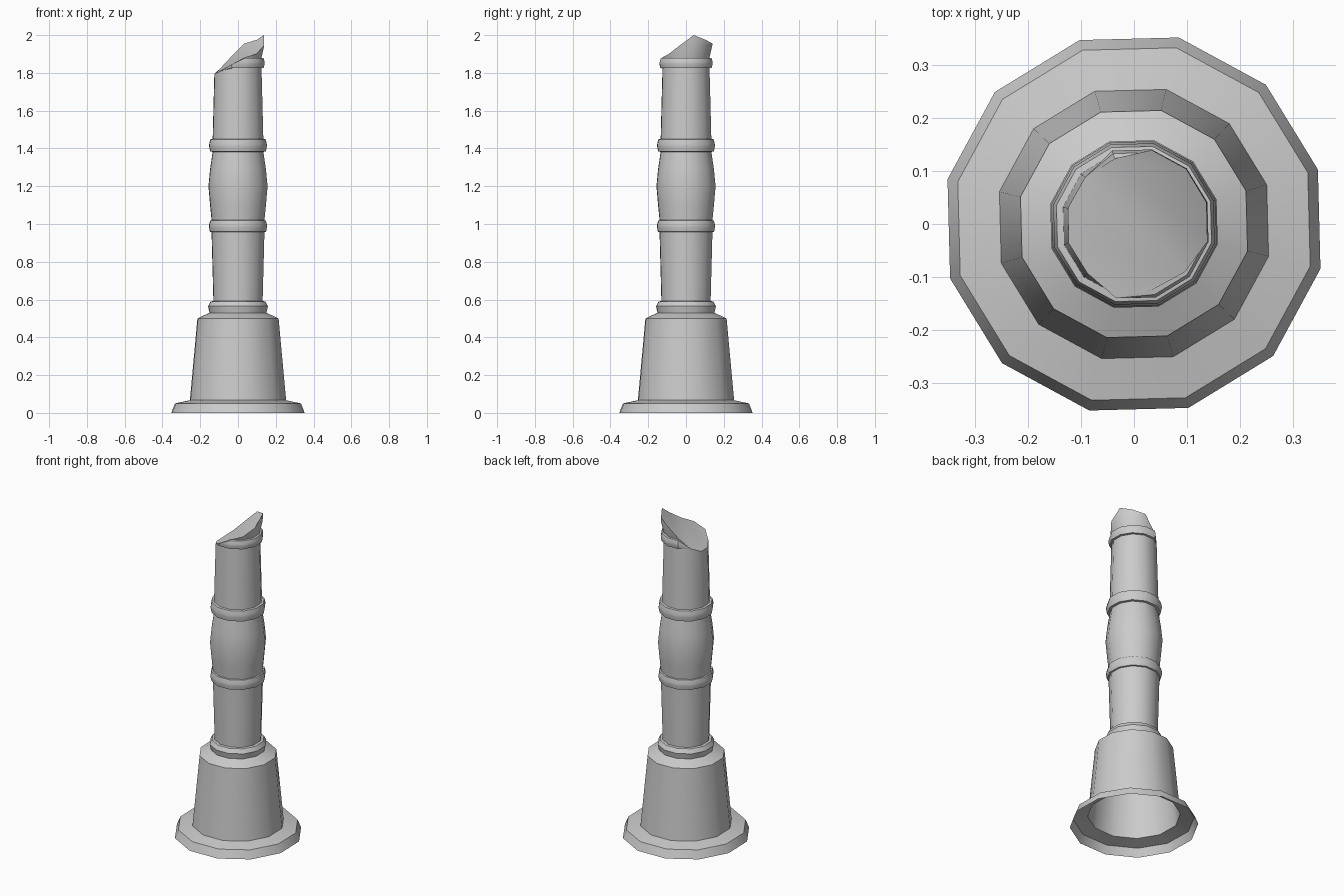
import bpy, bmesh, math

if "Cube" in bpy.data.objects:
    bpy.data.objects.remove(bpy.data.objects["Cube"])

SIDES = 12
OFFSET = 16.5  # degrees, rotation of the twelve-sided section


def radius_at(profile, z):
    for (r0, z0), (r1, z1) in zip(profile, profile[1:]):
        if z0 <= z <= z1 and z1 > z0:
            return r0 + (r1 - r0) * (z - z0) / (z1 - z0)
    return profile[-1][0]


def lathe(name, profile, cut=None, fold=None):
    """Revolve (radius, z) points; optionally end each column at a cut height."""
    bm = bmesh.new()
    rows = []
    for r, z in profile:
        row = []
        for i in range(SIDES):
            a = math.radians(OFFSET + i * 360 / SIDES)
            rr, zz = r, z
            if cut and z >= cut[i]:
                zz = cut[i]
                rr = radius_at(profile, zz)
            row.append(bm.verts.new((rr * math.cos(a), rr * math.sin(a), zz)))
        rows.append(row)
    for lo, hi in zip(rows, rows[1:]):
        for i in range(SIDES):
            j = (i + 1) % SIDES
            bm.faces.new((lo[i], lo[j], hi[j], hi[i]))
    if cut:
        # broken top: two facets meeting along a fold
        a, b = fold
        top = rows[-1]
        bm.faces.new(top[a:b + 1])
        bm.faces.new(top[b:] + top[:a + 1])
    bmesh.ops.remove_doubles(bm, verts=bm.verts, dist=0.0005)
    me = bpy.data.meshes.new(name)
    bm.to_mesh(me)
    bm.free()
    ob = bpy.data.objects.new(name, me)
    bpy.context.collection.objects.link(ob)
    bpy.ops.object.select_all(action='DESELECT')
    ob.select_set(True)
    bpy.context.view_layer.objects.active = ob
    bpy.ops.object.shade_smooth_by_angle(angle=math.radians(32))
    return ob


def collar(r, z0, z1, inner):
    """Bevelled moulding ring between two heights."""
    h = z1 - z0
    return [(inner, z0), (r - 0.005, z0 + 0.002), (r, z0 + 0.4 * h),
            (r, z0 + 0.6 * h), (r - 0.006, z1 - 0.002), (inner, z1)]


# flared foot and tapered pedestal, open underneath
lathe("pedestal", [(0.363, 0), (0.343, 0.05), (0.262, 0.067),
                   (0.221, 0.50), (0.155, 0.53)])

# shaft with collars, bulge and flared broken end
shaft = [(0.155, 0.53), (0.163, 0.565), (0.149, 0.59), (0.134, 0.592)]
shaft += collar(0.158, 0.957, 1.02, 0.144)
shaft += [(0.152, 1.10), (0.161, 1.20), (0.152, 1.29)]
shaft += collar(0.157, 1.382, 1.45, 0.138)
shaft += collar(0.145, 1.825, 1.88, 0.128)
shaft += [(0.144, 1.95), (0.143, 2.01)]

break_heights = [2.0, 1.975, 1.955, 1.885, 1.825, 1.795,
                 1.795, 1.81, 1.845, 1.883, 1.90, 1.945]
lathe("broken_shaft", shaft, break_heights, fold=(3, 10))
